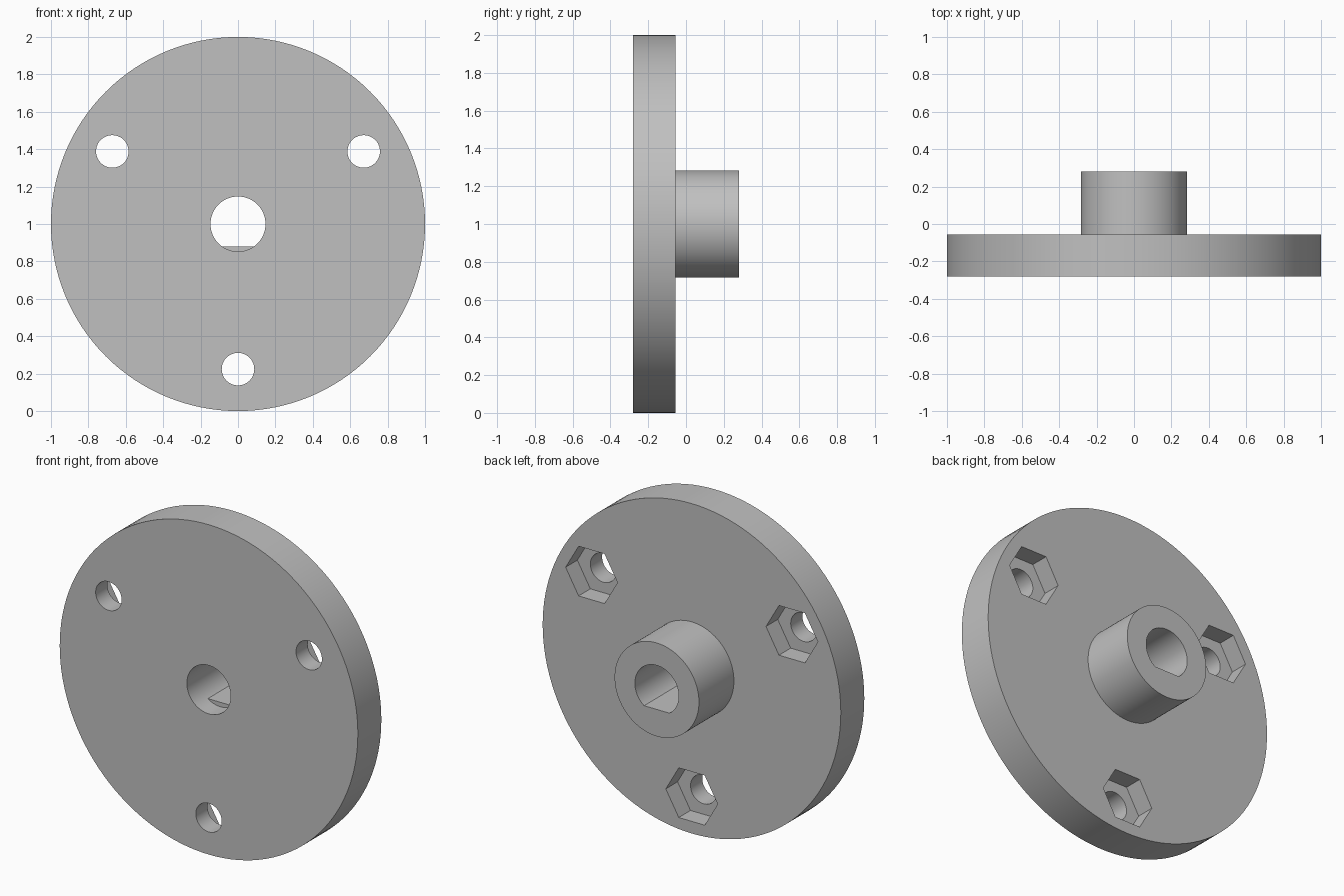
import bpy
import math
from mathutils import Matrix

if "Cube" in bpy.data.objects:
    bpy.data.objects.remove(bpy.data.objects["Cube"], do_unlink=True)

FRONT, FACE, BACK = -0.28, -0.055, 0.28   # disc front, disc back, hub end
STEP = (FRONT + FACE) / 2                 # depth of nut pockets and shaft flat
CENTRE = 1.0
BOLT_CIRCLE = 0.776
MARGIN = 0.1


def prism(name, radius, y0, y1, x=0, z=CENTRE, sides=96):
    """Regular prism or cylinder lying along the y axis."""
    bpy.ops.mesh.primitive_cylinder_add(vertices=sides, radius=radius, depth=y1 - y0)
    ob = bpy.context.object
    ob.name = name
    turn = Matrix.Rotation(math.pi / 2, 4, "X")
    if sides == 6:
        turn = turn @ Matrix.Rotation(math.pi / 2, 4, "Z")
    ob.data.transform(Matrix.Translation((x, (y0 + y1) / 2, z)) @ turn)
    return ob


def combine(ob, tool, operation):
    mod = ob.modifiers.new("cut", "BOOLEAN")
    mod.operation = operation
    mod.solver = "EXACT"
    mod.object = tool
    bpy.context.view_layer.objects.active = ob
    bpy.ops.object.modifier_apply(modifier=mod.name)
    bpy.data.objects.remove(tool, do_unlink=True)


# Disc with hub
flange = prism("hub_flange", 1.0, FRONT, FACE, sides=128)
combine(flange, prism("hub", 0.283, STEP, BACK), "UNION")

# Shaft bore, round at the front and flat-sided behind
bore = prism("bore_cutter", 0.147, FRONT - MARGIN, BACK + MARGIN)
bpy.ops.mesh.primitive_cube_add(size=1)
flat = bpy.context.object
flat.data.transform(Matrix.Translation((0, STEP + 0.5, CENTRE - 0.62)))
combine(bore, flat, "DIFFERENCE")
combine(flange, bore, "DIFFERENCE")

# Bolt holes with hexagonal nut pockets in the back
for angle in (30, 150, 270):
    x = BOLT_CIRCLE * math.cos(math.radians(angle))
    z = CENTRE + BOLT_CIRCLE * math.sin(math.radians(angle))
    hole = prism("hole_cutter", 0.087, FRONT - MARGIN, FACE + MARGIN, x, z, 48)
    combine(flange, hole, "DIFFERENCE")
    pocket = prism("pocket_cutter", 0.174, STEP, FACE + MARGIN, x, z, 6)
    combine(flange, pocket, "DIFFERENCE")

# Colour and shading
grey = bpy.data.materials.new("plain_grey")
grey.use_nodes = True
colour = (0.53, 0.53, 0.53, 1)
grey.diffuse_color = colour
grey.node_tree.nodes["Principled BSDF"].inputs["Base Color"].default_value = colour
flange.data.materials.clear()
flange.data.materials.append(grey)

bpy.ops.object.select_all(action="DESELECT")
flange.select_set(True)
bpy.context.view_layer.objects.active = flange
bpy.ops.object.shade_smooth_by_angle(angle=math.radians(30))
